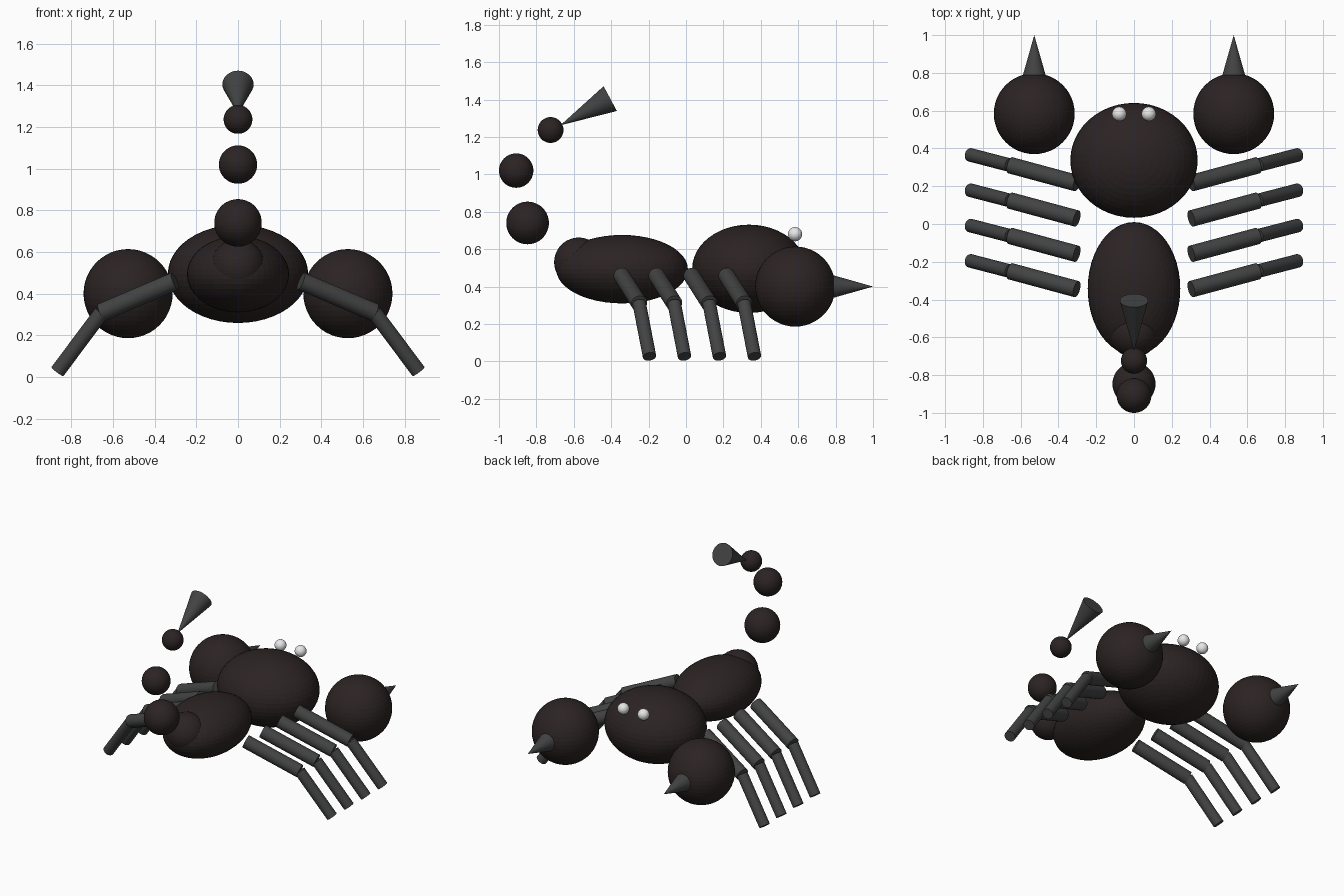
import bpy
from mathutils import Vector

if "Cube" in bpy.data.objects:
    bpy.data.objects.remove(bpy.data.objects["Cube"])


def material(name, rgb):
    m = bpy.data.materials.new(name)
    m.diffuse_color = (*rgb, 1)
    m.use_nodes = True
    m.node_tree.nodes["Principled BSDF"].inputs["Base Color"].default_value = m.diffuse_color
    return m


shell = material("dark brown shell", (0.025, 0.017, 0.017))
limb = material("charcoal limb", (0.055, 0.056, 0.056))
white = material("eye white", (0.8, 0.8, 0.8))


def ball(name, loc, radii, mat):
    bpy.ops.mesh.primitive_uv_sphere_add(segments=48, ring_count=24, radius=1, location=loc)
    o = bpy.context.object
    o.name = name
    o.scale = radii if isinstance(radii, tuple) else (radii,) * 3
    o.data.materials.append(mat)


def rod(name, a, b, r1, r2, mat):
    """Straight tapered rod from a to b."""
    a, b = Vector(a), Vector(b)
    d = b - a
    bpy.ops.mesh.primitive_cone_add(vertices=32, radius1=r1, radius2=r2, depth=d.length,
                                    location=(a + b) / 2,
                                    rotation=d.to_track_quat('Z', 'Y').to_euler())
    o = bpy.context.object
    o.name = name
    o.data.materials.append(mat)


# Body
ball("head", (0, 0.337, 0.495), (0.337, 0.304, 0.236), shell)
ball("abdomen", (0, -0.342, 0.493), (0.245, 0.352, 0.183), shell)

# Tail balls curling up, then the stinger with its wide end forward
tail = [(-0.573, 0.53, 0.132), (-0.847, 0.74, 0.114), (-0.908, 1.02, 0.092), (-0.724, 1.237, 0.069)]
for i, (y, z, r) in enumerate(tail):
    ball(f"tail_segment_{i + 1}", (0, y, z), r, shell)
rod("stinger", (0, -0.405, 1.405), (0, -0.672, 1.262), 0.075, 0, limb)

# Paired parts
for side, s in (("left", -1), ("right", 1)):
    ball(f"{side}_eye", (s * 0.078, 0.583, 0.68), 0.038, white)
    ball(f"{side}_claw", (s * 0.528, 0.584, 0.40), 0.214, shell)
    rod(f"{side}_claw_tip", (s * 0.528, 0.75, 0.40), (s * 0.528, 1.0, 0.40), 0.071, 0, limb)
    for i in range(4):
        y = -0.345 + i * 0.187
        knee = (s * 0.655, y + 0.095, 0.31)
        rod(f"{side}_upper_leg_{i + 1}", (s * 0.303, y, 0.46), knee, 0.044, 0.044, limb)
        rod(f"{side}_lower_leg_{i + 1}", knee, (s * 0.867, y + 0.15, 0.026), 0.036, 0.036, limb)
